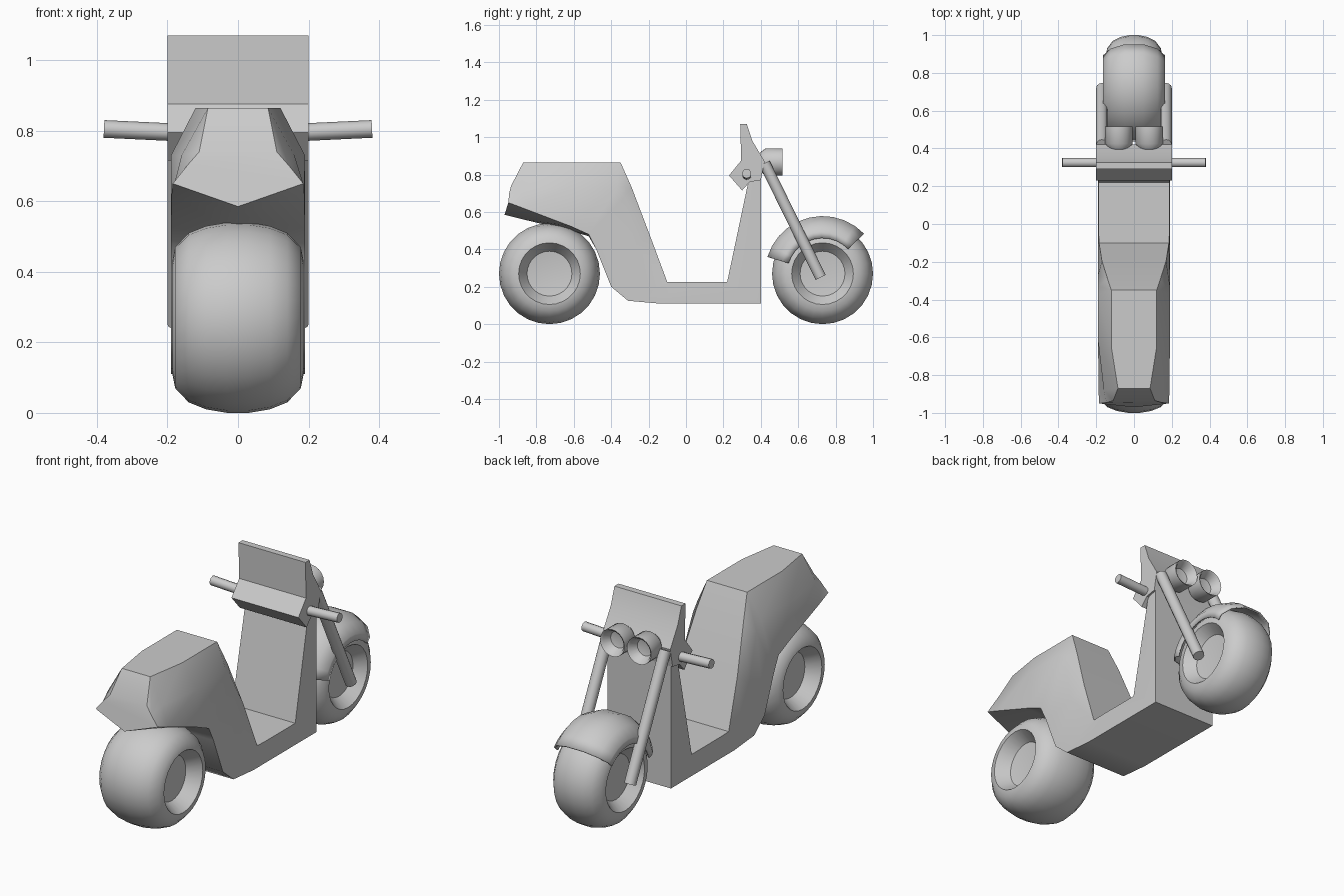
import bpy, bmesh, math
from mathutils import Vector, Matrix

if "Cube" in bpy.data.objects:
    bpy.data.objects.remove(bpy.data.objects["Cube"])


def finish(name, bm, angle=40):
    bmesh.ops.remove_doubles(bm, verts=bm.verts, dist=0.0005)
    bmesh.ops.recalc_face_normals(bm, faces=bm.faces)
    me = bpy.data.meshes.new(name)
    bm.to_mesh(me)
    bm.free()
    ob = bpy.data.objects.new(name, me)
    bpy.context.collection.objects.link(ob)
    bpy.ops.object.select_all(action='DESELECT')
    ob.select_set(True)
    bpy.context.view_layer.objects.active = ob
    bpy.ops.object.shade_smooth_by_angle(angle=math.radians(angle))
    return ob


def loft(name, rings, caps=True, closed=True, angle=40):
    bm = bmesh.new()
    vs = [[bm.verts.new(p) for p in r] for r in rings]
    n = len(vs[0])
    for a, b in zip(vs, vs[1:]):
        for i in range(n if closed else n - 1):
            j = (i + 1) % n
            bm.faces.new((a[i], a[j], b[j], b[i]))
    if caps:
        bm.faces.new(vs[0])
        bm.faces.new(vs[-1])
    return finish(name, bm, angle)


def revolve(name, profile, center, start=0, end=360, steps=24, turn=0, angle=40):
    """Spin an (x, radius) profile around the x axis, then turn it about z."""
    rot = Matrix.Rotation(math.radians(turn), 3, 'Z')
    rings = []
    for k in range(steps + 1):
        a = math.radians(start + (end - start) * k / steps)
        rings.append([Vector(center) + rot @ Vector((x, r * math.cos(a), r * math.sin(a)))
                      for x, r in profile])
    return loft(name, rings, caps=False, closed=False, angle=angle)


def bar(name, p, q, radius, sides=12):
    p, q = Vector(p), Vector(q)
    d = q - p
    bm = bmesh.new()
    m = Matrix.Translation((p + q) / 2) @ d.to_track_quat('Z', 'Y').to_matrix().to_4x4()
    bmesh.ops.create_cone(bm, cap_ends=True, segments=sides, radius1=radius,
                          radius2=radius, depth=d.length, matrix=m)
    return finish(name, bm)


# Wheels: fat tyres with dished hubs
half = [(0.10, 0.0), (0.115, 0.12), (0.185, 0.165), (0.178, 0.20), (0.14, 0.24),
        (0.09, 0.26), (0.03, 0.27)]
tyre = half + [(-x, r) for x, r in reversed(half)]
revolve("rear_wheel", tyre, (0, -0.73, 0.27), steps=28)
revolve("front_wheel", [(x * 0.8, r) for x, r in tyre], (0, 0.73, 0.27), steps=28)

# Front fender hugging the tyre
arch = [(0.165, 0.19), (0.165, 0.225), (0.125, 0.275), (0.05, 0.308)]
fender = revolve("front_fender", arch + [(-x, r) for x, r in reversed(arch)],
                 (0, 0.73, 0.27), 44, 163, 10, angle=60)
mod = fender.modifiers.new("thickness", 'SOLIDIFY')
mod.thickness = 0.008

# Body shell: tail, seat, step-through floor and leg shield.
# Each station: keel, low side, waist, shoulder as (half width, y, z)
stations = [
    [(0, -0.97, 0.585), (0.185, -0.95, 0.65), (0.145, -0.945, 0.70), (0.11, -0.935, 0.74)],
    [(0, -0.87, 0.56), (0.188, -0.87, 0.62), (0.16, -0.88, 0.73), (0.085, -0.87, 0.865)],
    [(0, -0.62, 0.50), (0.19, -0.62, 0.525), (0.19, -0.62, 0.73), (0.12, -0.65, 0.865)],
    [(0, -0.52, 0.47), (0.19, -0.52, 0.48), (0.19, -0.37, 0.73), (0.12, -0.35, 0.865)],
    [(0, -0.48, 0.40), (0.19, -0.48, 0.40), (0.19, -0.33, 0.68), (0.14, -0.29, 0.73)],
    [(0, -0.40, 0.20), (0.19, -0.40, 0.20), (0.19, -0.27, 0.42), (0.17, -0.195, 0.48)],
    [(0, -0.31, 0.125), (0.19, -0.31, 0.125), (0.19, -0.20, 0.18), (0.185, -0.10, 0.225)],
    [(0, -0.14, 0.11), (0.19, -0.14, 0.11), (0.19, -0.08, 0.17), (0.188, -0.03, 0.225)],
    [(0, 0.40, 0.11), (0.19, 0.40, 0.11), (0.19, 0.31, 0.17), (0.188, 0.22, 0.225)],
    [(0, 0.40, 0.77), (0.19, 0.40, 0.77), (0.19, 0.365, 0.77), (0.185, 0.335, 0.77)],
]
rings = [s + [(-x, y, z) for x, y, z in reversed(s[1:])] for s in stations]
loft("body", rings, angle=45)

# Handlebar cowl: one side profile extruded across
cowl = [(0.29, 1.07), (0.325, 1.07), (0.355, 0.98), (0.42, 0.87), (0.40, 0.77),
        (0.34, 0.76), (0.30, 0.715), (0.23, 0.795), (0.295, 0.875)]
loft("handlebar_cowl", [[(x, y, z) for y, z in cowl] for x in (-0.2, 0.2)], angle=30)

# Paired parts: forks, grips and headlights
lamp = [(-0.01, 0), (0, 0.05), (0.03, 0.073), (0.12, 0.073), (0.112, 0.062), (0.07, 0.045), (0.06, 0)]
for side, s in (("left", -1), ("right", 1)):
    bar("fork_" + side, (s * 0.17, 0.72, 0.25), (s * 0.17, 0.42, 0.86), 0.03)
    bar("grip_" + side, (s * 0.17, 0.325, 0.795), (s * 0.38, 0.325, 0.805), 0.025, 10)
    revolve("headlight_" + side, lamp, (s * 0.08, 0.395, 0.867), steps=20, turn=90)
